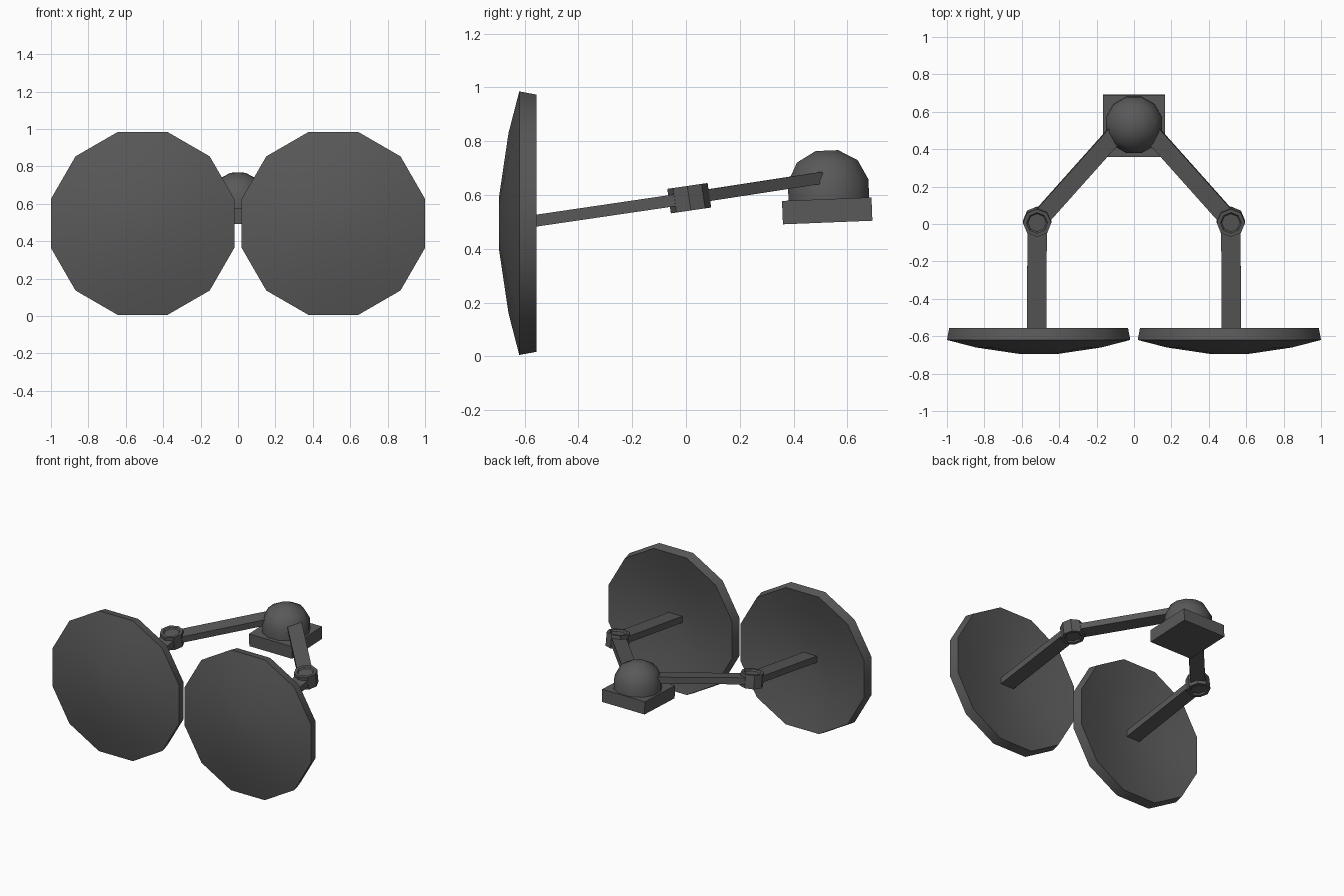
import bpy, bmesh, math
from mathutils import Matrix, Vector

if "Cube" in bpy.data.objects:
    bpy.data.objects.remove(bpy.data.objects["Cube"])

gray = bpy.data.materials.new("dark_gray")
gray.diffuse_color = (0.1, 0.1, 0.1, 1)
gray.use_nodes = True
gray.node_tree.nodes["Principled BSDF"].inputs["Base Color"].default_value = gray.diffuse_color

TILT = math.radians(8.3)
UP = Vector((0, -math.sin(TILT), math.cos(TILT)))  # normal of the arm plane


def finish(name, bm, matrix, smooth=None):
    bmesh.ops.recalc_face_normals(bm, faces=bm.faces)
    mesh = bpy.data.meshes.new(name)
    bm.to_mesh(mesh)
    bm.free()
    mesh.transform(matrix)
    mesh.materials.append(gray)
    ob = bpy.data.objects.new(name, mesh)
    bpy.context.collection.objects.link(ob)
    if smooth:
        bpy.ops.object.select_all(action='DESELECT')
        ob.select_set(True)
        bpy.context.view_layer.objects.active = ob
        bpy.ops.object.shade_smooth_by_angle(angle=math.radians(smooth))
    return ob


def lathe(name, profile, sides, matrix, smooth=None):
    """Closed solid of stacked polygon rings; radii are measured to the flats."""
    bm = bmesh.new()
    rings = []
    for r, z in profile:
        r /= math.cos(math.pi / sides)
        angles = [2 * math.pi * (i + 0.5) / sides for i in range(sides)]
        rings.append([bm.verts.new((r * math.cos(a), r * math.sin(a), z)) for a in angles])
    for a, b in zip(rings, rings[1:]):
        for i in range(sides):
            j = (i + 1) % sides
            bm.faces.new((a[i], a[j], b[j], b[i]))
    bm.faces.new(rings[0])
    bm.faces.new(rings[-1])
    return finish(name, bm, matrix, smooth)


def box(name, size, matrix):
    bm = bmesh.new()
    bmesh.ops.create_cube(bm, size=1)
    bmesh.ops.scale(bm, vec=size, verts=bm.verts)
    return finish(name, bm, matrix)


def bar(name, start, end, width, thick):
    """Flat bar between two points, lying in the tilted arm plane."""
    start, end = Vector(start), Vector(end)
    along = (end - start).normalized()
    side = UP.cross(along).normalized()
    up = along.cross(side)
    m = Matrix((along, side, up)).transposed().to_4x4()
    m.translation = (start + end) / 2
    return box(name, ((end - start).length, width, thick), m)


# Base block and the dome sitting on it
lean = Matrix.Rotation(math.radians(2.3), 4, 'X')
box("base_block", (0.33, 0.333, 0.087), Matrix.Translation((0, 0.525, 0.541)) @ lean)
dome_profile = [(0.15, -0.04), (0.15, 0.04), (0.113, 0.113), (0.042, 0.153)]
lathe("dome", dome_profile, 12, Matrix.Translation((0, 0.53, 0.612)) @ lean, 50)

# Dish shell: front bulge, rim, then hollow back
dish_profile = [(0.1, 0.695), (0.335, 0.66), (0.49, 0.62),
                (0.478, 0.555), (0.32, 0.595), (0.09, 0.628)]
hinge_profile = [(0.045, -0.036), (0.052, -0.046), (0.07, -0.046),
                 (0.07, 0.046), (0.052, 0.046), (0.045, 0.036)]

for side, s in (("left", -1), ("right", 1)):
    # Dish facing the front
    lathe(side + "_dish", dish_profile, 12,
          Matrix.Translation((0.51 * s, 0, 0.495)) @ Matrix.Rotation(math.pi / 2, 4, 'X'), 40)
    # Hinge with shallow recessed ends
    hinge = Vector((0.518 * s, 0.012, 0.588))
    lathe(side + "_hinge", hinge_profile, 8,
          Matrix.Translation(hinge) @ Matrix.Rotation(TILT, 4, 'X')
          @ Matrix.Rotation(math.radians(22 * s), 4, 'Z'))
    # Arms from dish to hinge and from hinge to dome
    bar(side + "_front_arm", (0.52 * s, -0.635, 0.493), hinge, 0.104, 0.044)
    bar(side + "_rear_arm", hinge, (0.10 * s, 0.48, 0.66), 0.095, 0.044)
